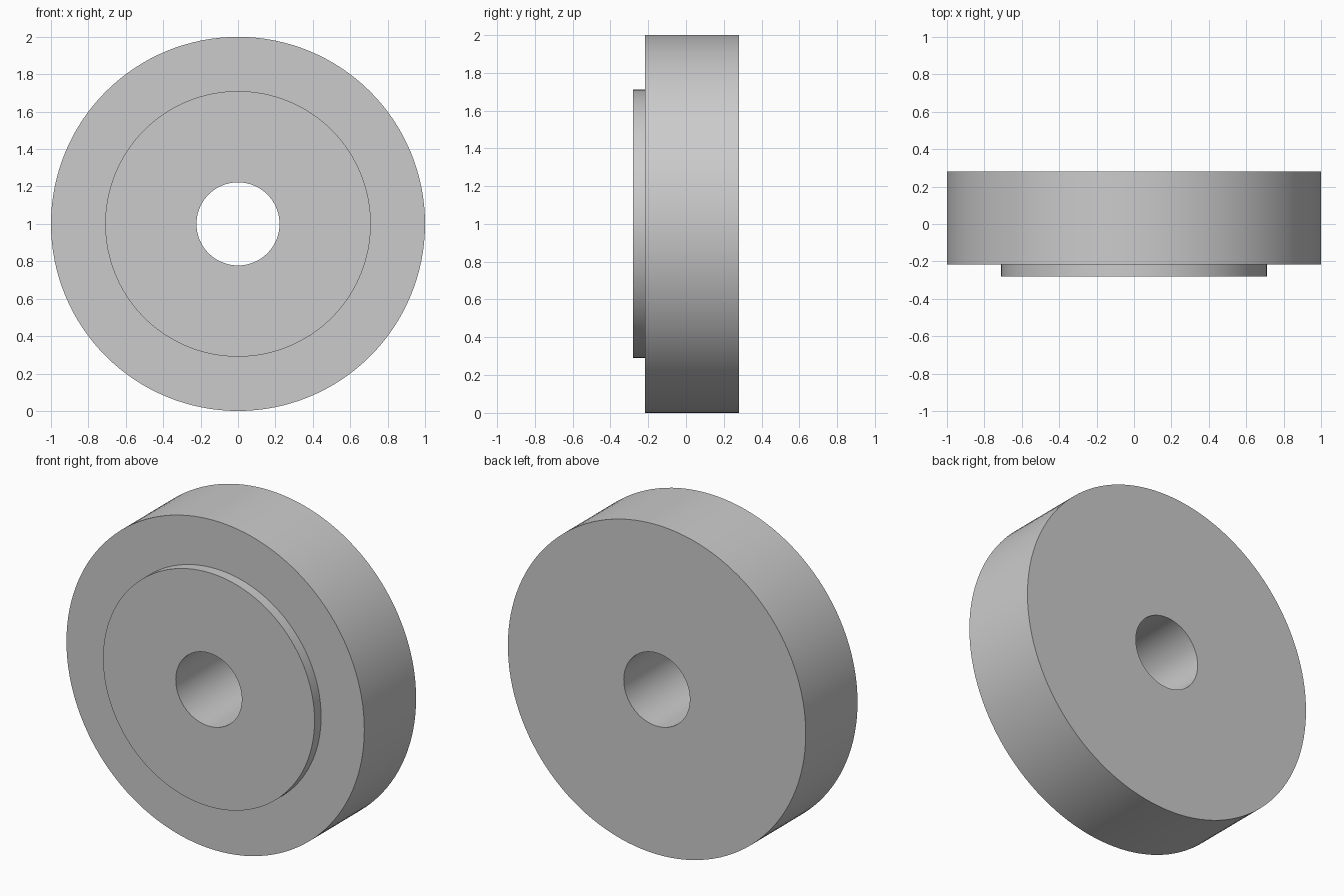
import bpy
import bmesh
import math
from mathutils import Matrix, Vector

cube = bpy.data.objects.get("Cube")
if cube:
    bpy.data.objects.remove(cube, do_unlink=True)

SEGMENTS = 128
OUTER, BOSS, BORE = 1.0, 0.71, 0.222
FRONT, STEP, BACK = -0.28, -0.217, 0.28

# Plain grey material
grey = bpy.data.materials.new("light_grey")
grey.use_nodes = True
colour = (0.6, 0.6, 0.6, 1)
grey.diffuse_color = colour
grey.node_tree.nodes["Principled BSDF"].inputs["Base Color"].default_value = colour

# Closed half-section (radius, depth) spun about the bore axis
section = [(BORE, FRONT), (BOSS, FRONT), (BOSS, STEP),
           (OUTER, STEP), (OUTER, BACK), (BORE, BACK)]
bm = bmesh.new()
verts = [bm.verts.new((r, y, 0)) for r, y in section]
edges = [bm.edges.new((v, verts[(i + 1) % len(verts)])) for i, v in enumerate(verts)]
bmesh.ops.spin(bm, geom=verts + edges, cent=(0, 0, 0), axis=(0, 1, 0),
               angle=math.tau, steps=SEGMENTS, use_merge=False)
bmesh.ops.remove_doubles(bm, verts=bm.verts[:], dist=0.0001)
bmesh.ops.transform(bm, matrix=Matrix.Translation(Vector((0, 0, OUTER))), verts=bm.verts[:])
bmesh.ops.recalc_face_normals(bm, faces=bm.faces[:])

# Wheel with raised front boss and through bore
mesh = bpy.data.meshes.new("stepped_wheel")
bm.to_mesh(mesh)
bm.free()
mesh.materials.append(grey)
wheel = bpy.data.objects.new("stepped_wheel", mesh)
bpy.context.collection.objects.link(wheel)

# Smooth round walls with crisp rims
bpy.ops.object.select_all(action="DESELECT")
wheel.select_set(True)
bpy.context.view_layer.objects.active = wheel
bpy.ops.object.shade_smooth_by_angle(angle=math.radians(30))
